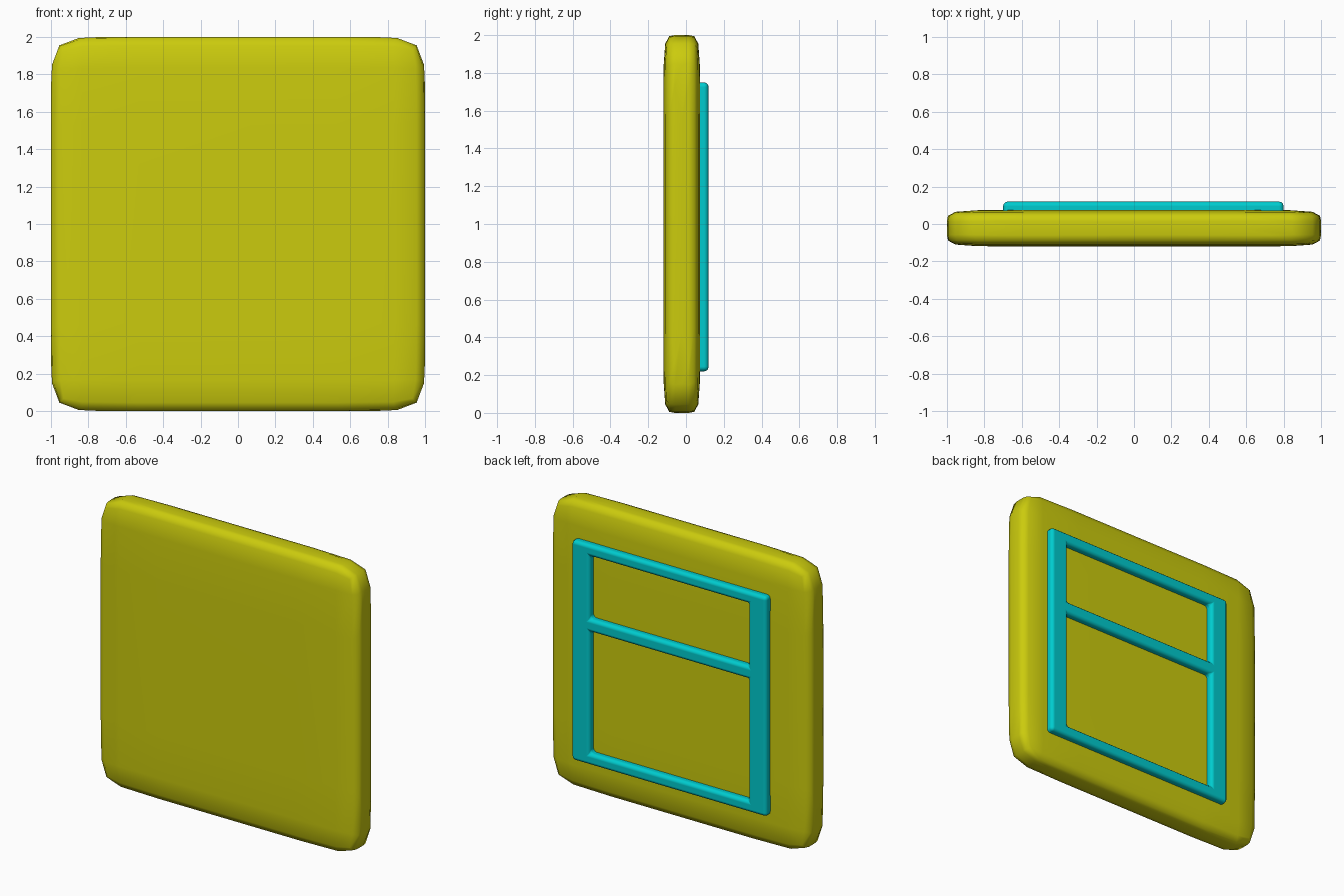
import bpy
import bmesh

cube = bpy.data.objects.get("Cube")
if cube:
    bpy.data.objects.remove(cube, do_unlink=True)


def make_material(name, color):
    mat = bpy.data.materials.new(name)
    mat.use_nodes = True
    mat.diffuse_color = color
    mat.node_tree.nodes["Principled BSDF"].inputs["Base Color"].default_value = color
    return mat


def make_object(name, bm, mat):
    bmesh.ops.recalc_face_normals(bm, faces=bm.faces)
    mesh = bpy.data.meshes.new(name)
    bm.to_mesh(mesh)
    bm.free()
    mesh.materials.append(mat)
    mesh.shade_smooth()
    obj = bpy.data.objects.new(name, mesh)
    bpy.context.collection.objects.link(obj)
    return obj


def cell_block(xs, ys, zs, holes=()):
    """Box sliced at the given coordinates; (x, z) cells in holes are left open."""
    bm = bmesh.new()
    verts = {(i, k): bm.verts.new((x, ys[0], z))
             for i, x in enumerate(xs) for k, z in enumerate(zs)}
    for i in range(len(xs) - 1):
        for k in range(len(zs) - 1):
            if (i, k) not in holes:
                bm.faces.new([verts[i, k], verts[i + 1, k],
                              verts[i + 1, k + 1], verts[i, k + 1]])
    layer = bm.faces[:]
    for n, (a, b) in enumerate(zip(ys, ys[1:])):
        out = bmesh.ops.extrude_face_region(bm, geom=layer, use_keep_orig=(n == 0))
        moved = [g for g in out["geom"] if isinstance(g, bmesh.types.BMVert)]
        bmesh.ops.translate(bm, verts=moved, vec=(0, b - a, 0))
        if n > 0:
            bmesh.ops.delete(bm, geom=[f for f in layer if f.is_valid], context="FACES_ONLY")
        layer = [g for g in out["geom"] if isinstance(g, bmesh.types.BMFace)]
    return bm


yellow = make_material("yellow", (0.6, 0.6, 0.004, 1))
cyan = make_material("cyan", (0.0, 0.6, 0.62, 1))

# Thick square panel with softly rounded corners
panel = make_object(
    "panel",
    cell_block([-1, -0.73, 0.73, 1], [-0.12, -0.06, 0.015, 0.075], [0, 0.27, 1.73, 2]),
    yellow)
soften = panel.modifiers.new("soften", "SUBSURF")
soften.levels = soften.render_levels = 1

# Raised frame on the back with one crossbar
frame = make_object(
    "back_frame",
    cell_block([-0.7, -0.56, 0.66, 0.8], [0.04, 0.12],
               [0.22, 0.3, 1.145, 1.235, 1.67, 1.75], holes={(1, 1), (1, 3)}),
    cyan)
bevel = frame.modifiers.new("rounded_edges", "BEVEL")
bevel.width = 0.025
bevel.segments = 3
bevel.limit_method = "ANGLE"
bevel.harden_normals = True
